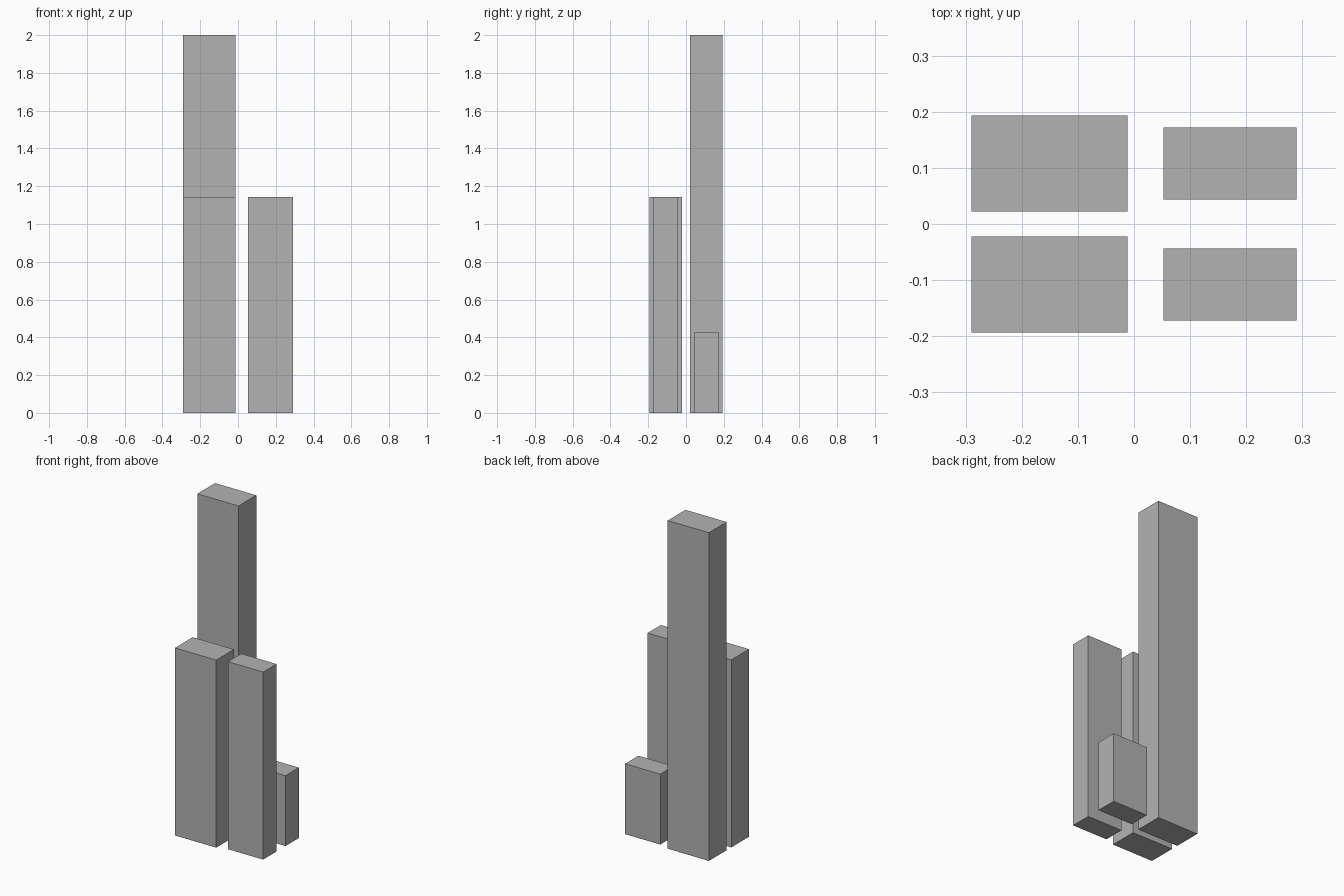
import bpy

default_cube = bpy.data.objects.get("Cube")
if default_cube:
    bpy.data.objects.remove(default_cube, do_unlink=True)

# Single plain grey
grey = bpy.data.materials.new("plain grey")
grey.use_nodes = True
colour = (0.45, 0.45, 0.45, 1)
grey.diffuse_color = colour
grey.node_tree.nodes["Principled BSDF"].inputs["Base Color"].default_value = colour


def tower(name, x0, x1, y0, y1, height):
    """Box standing on the ground, spanning the given x and y ranges."""
    bpy.ops.mesh.primitive_cube_add(
        size=1, location=((x0 + x1) / 2, (y0 + y1) / 2, height / 2))
    obj = bpy.context.object
    obj.name = name
    obj.scale = (x1 - x0, y1 - y0, height)
    bpy.ops.object.transform_apply(location=False, rotation=False, scale=True)
    obj.data.materials.append(grey)


# Wide towers on the right side, slim towers on the left side
WIDE_X = (-0.29, -0.012)
SLIM_X = (0.053, 0.29)
tower("front_wide_tower", *WIDE_X, -0.193, -0.022, 1.143)
tower("back_wide_tower", *WIDE_X, 0.022, 0.193, 2.0)
tower("front_slim_tower", *SLIM_X, -0.172, -0.044, 1.143)
tower("back_slim_tower", *SLIM_X, 0.044, 0.172, 0.429)
